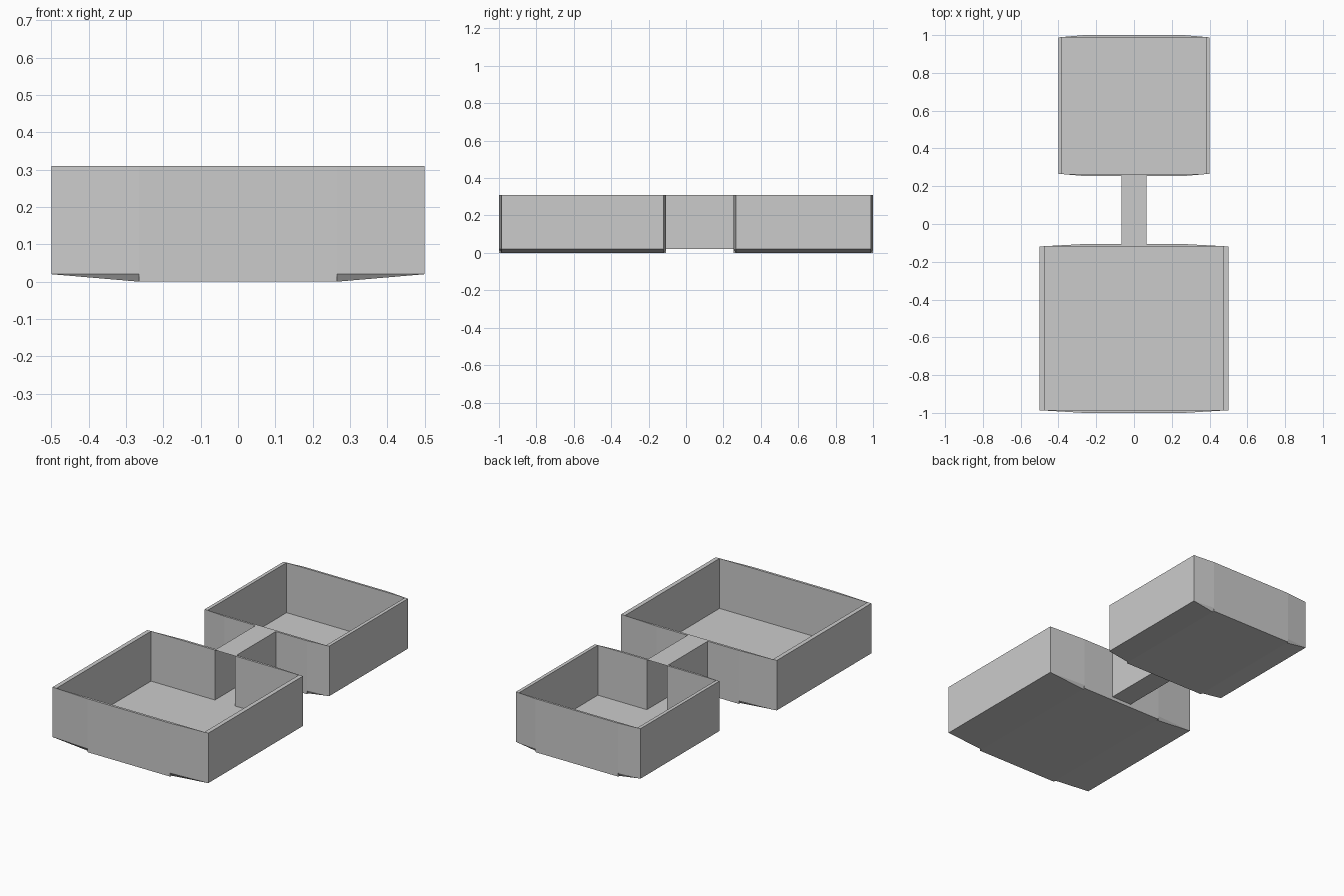
import bpy, bmesh

if "Cube" in bpy.data.objects:
    bpy.data.objects.remove(bpy.data.objects["Cube"])

TOP, FLOOR, FLAT, DOOR = 0.31, 0.02, 0.265, 0.065


def finish(name, bm):
    bmesh.ops.recalc_face_normals(bm, faces=bm.faces)
    me = bpy.data.meshes.new(name)
    bm.to_mesh(me)
    bm.free()
    ob = bpy.data.objects.new(name, me)
    bpy.context.collection.objects.link(ob)
    return ob


def prism(bm, pts, z0, z1):
    """Extrude a plan outline from z0 to z1."""
    face = bm.faces.new([bm.verts.new((x, y, z0)) for x, y in pts])
    up = bmesh.ops.extrude_face_region(bm, geom=[face])["geom"]
    for v in up:
        if isinstance(v, bmesh.types.BMVert):
            v.co.z = z1


def rect(bm, x0, x1, y0, y1, z0, z1):
    prism(bm, [(x0, y0), (x1, y0), (x1, y1), (x0, y1)], z0, z1)


def end_wall(name, hw, yi, yo, door):
    """Bulging end wall: flat middle, corners tapering to nothing."""
    bm = bmesh.new()
    if door:
        rect(bm, -DOOR, DOOR, yi, yo, 0, FLOOR)
    else:
        rect(bm, -FLAT, FLAT, yi, yo, 0, TOP)
    for s in (-1, 1):
        if door:
            rect(bm, s * DOOR, s * FLAT, yi, yo, 0, TOP)
        prism(bm, [(s * FLAT, yi), (s * FLAT, yo), (s * hw, yi)], FLOOR, TOP)
    finish(name, bm)


def room(name, hw, t, front, back, door_front):
    (fo, fi), (bo, bi) = front, back
    # floor slab with underside rising towards the sides
    bm = bmesh.new()
    for s in (-1, 1):
        for o, i in (front, back):
            for co in ((s * hw, i, FLOOR), (s * FLAT, o, FLOOR), (s * FLAT, i, 0)):
                bm.verts.new(co)
    bmesh.ops.convex_hull(bm, input=bm.verts)
    finish(name + "_floor", bm)
    # straight side walls
    for side, s in (("left", -1), ("right", 1)):
        bm = bmesh.new()
        rect(bm, s * (hw - t), s * hw, fi, bi, FLOOR, TOP)
        finish(f"{name}_{side}_wall", bm)
    end_wall(name + "_front_wall", hw, fi, fo, door_front)
    end_wall(name + "_back_wall", hw, bi, bo, not door_front)


# Two open-topped rooms
room("large_room", 0.5, 0.025, (-1.0, -0.986), (-0.106, -0.119), False)
room("small_room", 0.4, 0.02, (0.254, 0.266), (1.0, 0.988), True)

# Closed corridor tube joining the two doorways
bm = bmesh.new()
ring = [(-DOOR, FLOOR), (DOOR, FLOOR), (DOOR, TOP), (-DOOR, TOP)]
a, b = [[bm.verts.new((x, y, z)) for x, z in ring] for y in (-0.119, 0.266)]
for i in range(4):
    j = (i + 1) % 4
    bm.faces.new((a[i], a[j], b[j], b[i]))
finish("corridor", bm)
